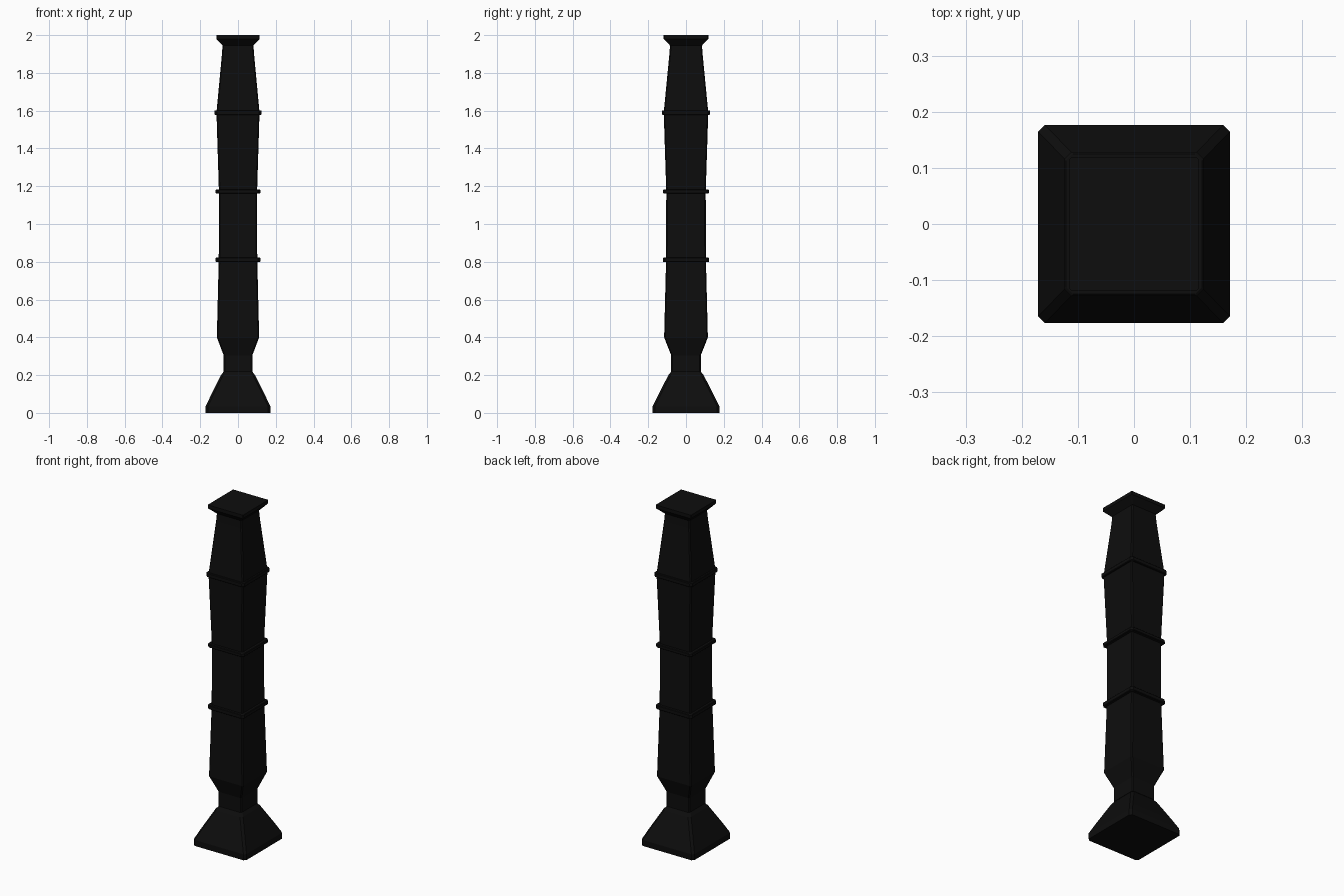
import bpy, bmesh

if "Cube" in bpy.data.objects:
    bpy.data.objects.remove(bpy.data.objects["Cube"])

black = bpy.data.materials.new("black")
black.diffuse_color = (0.004, 0.004, 0.004, 1)
black.use_nodes = True
black.node_tree.nodes["Principled BSDF"].inputs["Base Color"].default_value = black.diffuse_color


def square_section(bm, half, z, cut):
    """Square outline with chamfered corners, a touch deeper in y than in x."""
    x, y = half, half * 1.034
    pts = [(x, y - cut), (x - cut, y), (cut - x, y), (-x, y - cut),
           (-x, cut - y), (cut - x, -y), (x - cut, -y), (x, cut - y)]
    return [bm.verts.new((px, py, z)) for px, py in pts]


def loft(name, profile, cut):
    """Stack square sections through (half width, height) and cap both ends."""
    bm = bmesh.new()
    rings = [square_section(bm, h, z, cut) for h, z in profile]
    for a, b in zip(rings, rings[1:]):
        for i in range(8):
            j = (i + 1) % 8
            bm.faces.new((a[i], a[j], b[j], b[i]))
    bm.faces.new(rings[0][::-1])
    bm.faces.new(rings[-1])
    bmesh.ops.recalc_face_normals(bm, faces=bm.faces)
    mesh = bpy.data.meshes.new(name)
    bm.to_mesh(mesh)
    bm.free()
    mesh.materials.append(black)
    obj = bpy.data.objects.new(name, mesh)
    bpy.context.collection.objects.link(obj)
    return obj


# Flared foot
loft("base", [(0.171, 0), (0.171, 0.035), (0.145, 0.09), (0.115, 0.15),
              (0.09, 0.2), (0.08, 0.213), (0.074, 0.22)], 0.012)

# Neck, tapering shaft and flared capital
loft("shaft", [(0.076, 0.22), (0.076, 0.305), (0.112, 0.4), (0.102, 0.81),
               (0.101, 1.17), (0.114, 1.59), (0.085, 1.9), (0.082, 1.945)], 0.006)
loft("capital", [(0.082, 1.945), (0.115, 1.98), (0.115, 2.0)], 0.004)

# Trim bands around the shaft
for name, half, z, t in [("lower_band", 0.118, 0.81, 0.012),
                         ("middle_band", 0.118, 1.172, 0.01),
                         ("upper_band", 0.124, 1.59, 0.012)]:
    loft(name, [(half - 0.003, z - t), (half, z - t + 0.003),
                (half, z + t - 0.003), (half - 0.003, z + t)], 0.012)
